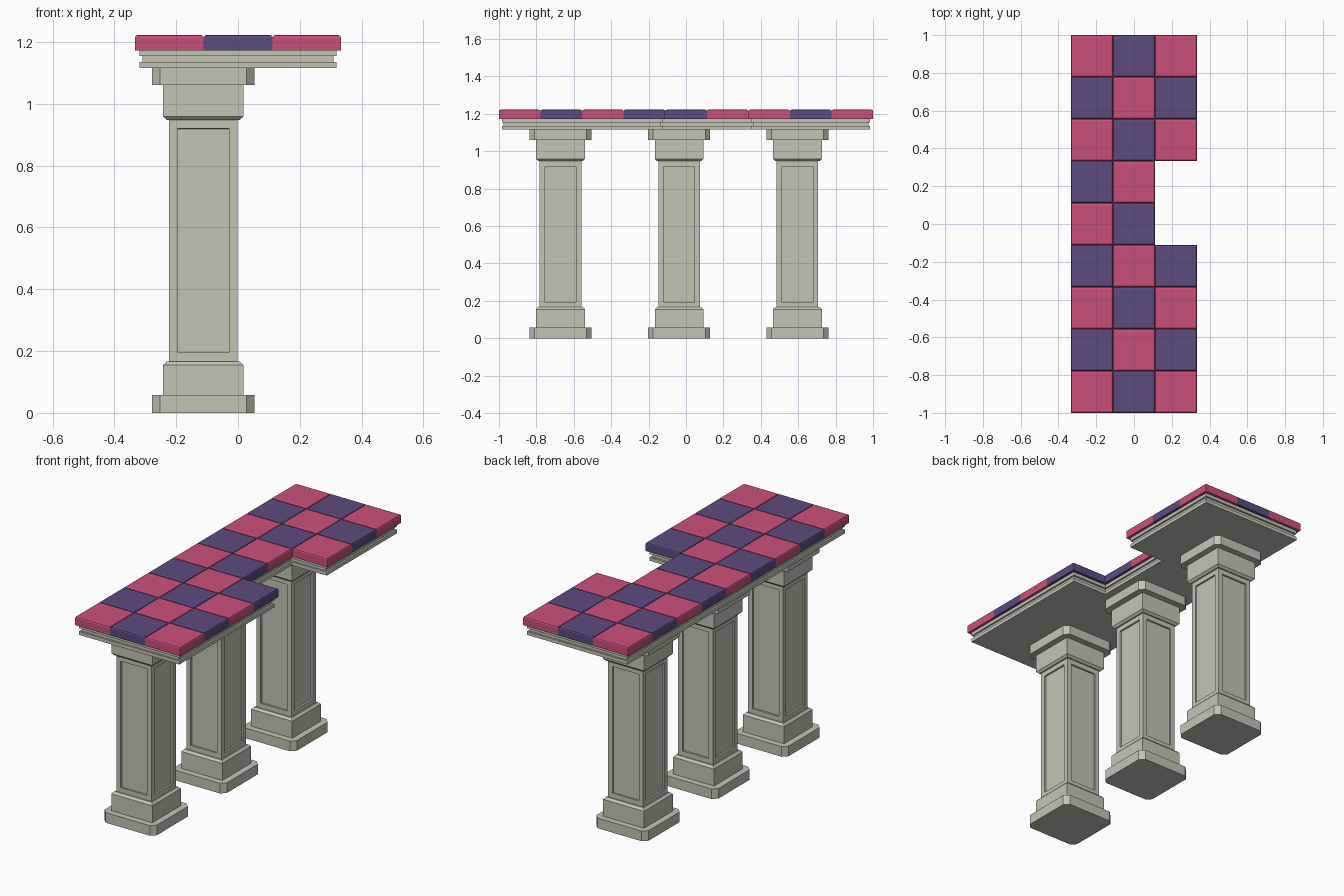
import bpy, bmesh

if "Cube" in bpy.data.objects:
    bpy.data.objects.remove(bpy.data.objects["Cube"])


def mat(name, rgb):
    m = bpy.data.materials.new(name)
    m.diffuse_color = (*rgb, 1)
    m.use_nodes = True
    m.node_tree.nodes["Principled BSDF"].inputs["Base Color"].default_value = m.diffuse_color
    return m


STONE = mat("pale stone", (0.55, 0.55, 0.46))
PINK = mat("pink", (0.60, 0.078, 0.20))
PURPLE = mat("purple", (0.107, 0.069, 0.215))


def finish(bm, name, material):
    bmesh.ops.recalc_face_normals(bm, faces=bm.faces)
    me = bpy.data.meshes.new(name)
    bm.to_mesh(me)
    bm.free()
    me.materials.append(material)
    ob = bpy.data.objects.new(name, me)
    bpy.context.collection.objects.link(ob)
    return ob


def loft(bm, rings):
    """Closed solid through rings of equal point count."""
    vs = [[bm.verts.new(p) for p in r] for r in rings]
    n = len(vs[0])
    for a, b in zip(vs, vs[1:]):
        for i in range(n):
            bm.faces.new((a[i], a[(i + 1) % n], b[(i + 1) % n], b[i]))
    bm.faces.new(vs[0][::-1])
    bm.faces.new(vs[-1])


def square(cx, cy, h, z, c=0.0):
    """Square ring, with corners cut by c when given."""
    if not c:
        pts = [(-h, -h), (h, -h), (h, h), (-h, h)]
    else:
        k = h - c
        pts = [(-k, -h), (k, -h), (h, -k), (h, k), (k, h), (-k, h), (-h, k), (-h, -k)]
    return [(cx + x, cy + y, z) for x, y in pts]


# Checkered top tiles, with a notch of two missing tiles on the right
S = 2 / 9
for r in range(9):
    for c in range(3):
        if c == 2 and r in (4, 5):
            continue
        x, y = (c - 1) * S, (r - 4) * S
        bm = bmesh.new()
        loft(bm, [square(x, y, S / 2, 1.173), square(x, y, S / 2, 1.215),
                  square(x, y, S / 2 - 0.003, 1.220), square(x, y, S / 2 - 0.01, 1.223)])
        finish(bm, f"tile_{r}_{c}", PINK if (r + c) % 2 == 0 else PURPLE)


# Stepped slab following the notched outline
def outline(d, z):
    a, b = 1.5 * S - d, 0.5 * S - d
    lo, hi = -0.5 * S - d, 1.5 * S + d
    e = 1 - d
    return [(x, y, z) for x, y in ((-a, -e), (a, -e), (a, lo), (b, lo),
                                   (b, hi), (a, hi), (a, e), (-a, e))]


bm = bmesh.new()
loft(bm, [outline(0.015, 1.115), outline(0.015, 1.135), outline(0.025, 1.135),
          outline(0.025, 1.154), outline(0.015, 1.154), outline(0.015, 1.173)])
finish(bm, "stepped_slab", STONE)

# Three panelled pillars
PX = -0.1125
for i, py in enumerate((-0.671, -0.037, 0.596)):
    # foot and cap plates with cut corners
    for name, z0, z1 in (("foot", 0, 0.058), ("cap", 1.06, 1.115)):
        bm = bmesh.new()
        loft(bm, [square(PX, py, 0.166, z0, 0.026), square(PX, py, 0.166, z1, 0.026)])
        finish(bm, f"pillar_{name}_{i}", STONE)
    # base and neck blocks, chamfered toward the shaft
    for name, prof in (("base", ((0.13, 0.058), (0.13, 0.155), (0.118, 0.167))),
                       ("neck", ((0.118, 0.947), (0.13, 0.959), (0.13, 1.06)))):
        bm = bmesh.new()
        loft(bm, [square(PX, py, h, z) for h, z in prof])
        finish(bm, f"pillar_{name}_{i}", STONE)
    # shaft with recessed panels
    bm = bmesh.new()
    loft(bm, [square(PX, py, 0.111, 0.167), square(PX, py, 0.111, 0.947)])
    bmesh.ops.recalc_face_normals(bm, faces=bm.faces)
    sides = [f for f in bm.faces if abs(f.normal.z) < 0.5]
    bmesh.ops.inset_individual(bm, faces=sides, thickness=0.039)
    for f in sides:
        n = f.normal.copy()
        bmesh.ops.inset_individual(bm, faces=[f], thickness=0.0005)
        for v in f.verts:
            v.co -= n * 0.01
    finish(bm, f"pillar_shaft_{i}", STONE)
